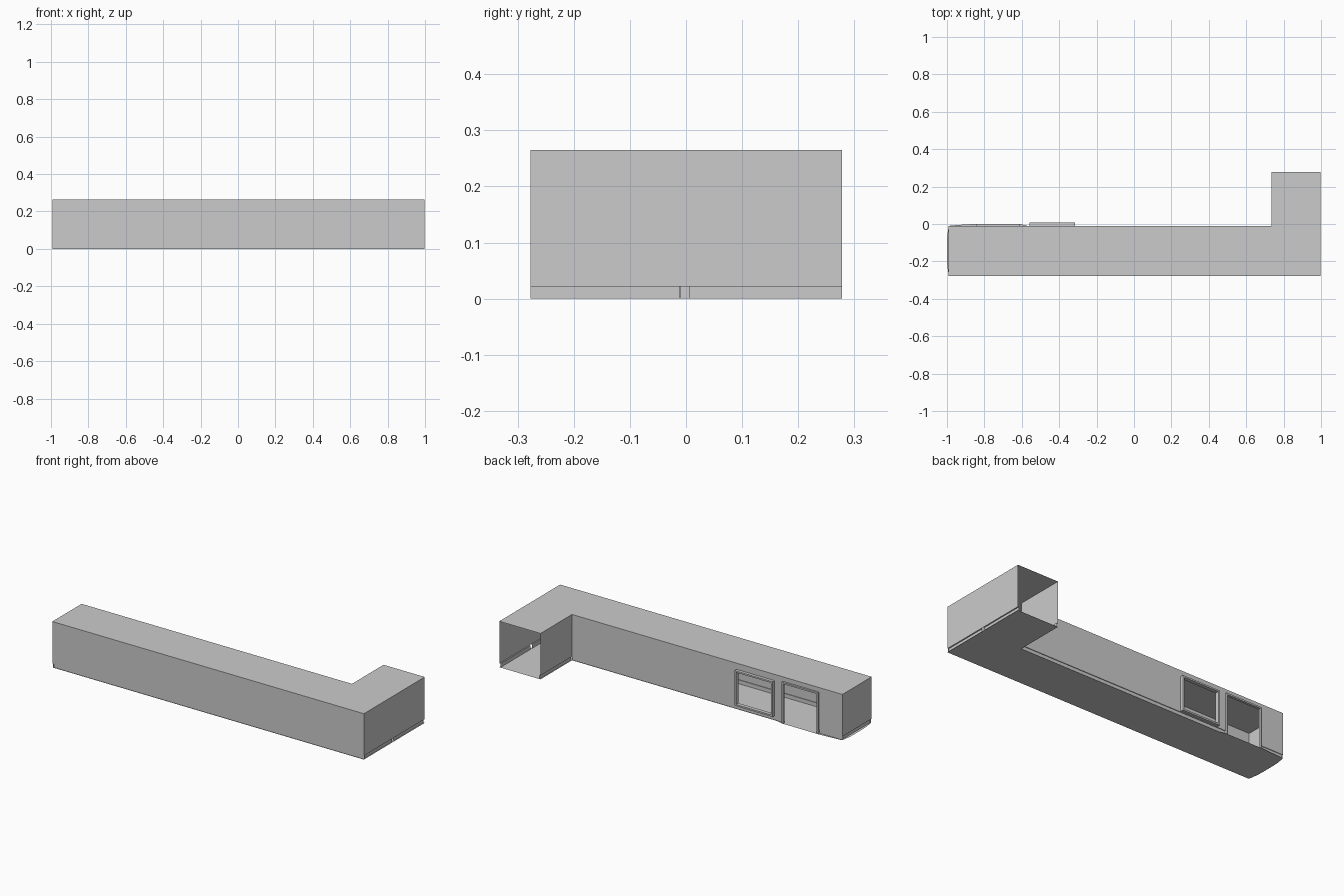
import bpy, bmesh

if "Cube" in bpy.data.objects:
    bpy.data.objects.remove(bpy.data.objects["Cube"])

H = 0.265          # ceiling height
B = 0.022          # baseboard height
INS = 0.007        # baseboard recess
XL, XR, XI = -0.992, 0.998, 0.735
YF, YB, YE = -0.277, -0.01, 0.278
DOOR = (-0.835, -0.62, 0.0, 0.23)
WINDOW = (-0.55, -0.325, 0.035, 0.22)


def make(name, faces):
    bm = bmesh.new()
    for f in faces:
        bm.faces.new([bm.verts.new(v) for v in f])
    bmesh.ops.remove_doubles(bm, verts=bm.verts, dist=1e-5)
    me = bpy.data.meshes.new(name)
    bm.to_mesh(me)
    bm.free()
    ob = bpy.data.objects.new(name, me)
    bpy.context.collection.objects.link(ob)
    return ob


def strip(a, b, z0, z1):
    return [(*a, z0), (*b, z0), (*b, z1), (*a, z1)]


def holed_wall(x0, x1, y, z0, z1, holes):
    xs = sorted({x0, x1, *[h[i] for h in holes for i in (0, 1)]})
    zs = sorted({z0, z1, *[h[i] for h in holes for i in (2, 3) if z0 < h[i] < z1]})
    out = []
    for xa, xb in zip(xs, xs[1:]):
        for za, zb in zip(zs, zs[1:]):
            cx, cz = (xa + xb) / 2, (za + zb) / 2
            if not any(h[0] < cx < h[1] and h[2] < cz < h[3] for h in holes):
                out.append(strip((xa, y), (xb, y), za, zb))
    return out


def frame(name, hole, y0, y1, w, sill):
    x0, x1, z0, z1 = hole
    bars = [(x0 - w, x0, z0, z1 + w), (x1, x1 + w, z0, z1 + w), (x0, x1, z1, z1 + w)]
    if sill:
        bars.append((x0 - w, x1 + w, z0 - w, z0))
    bm = bmesh.new()
    for xa, xb, za, zb in bars:
        for v in bmesh.ops.create_cube(bm, size=1)["verts"]:
            v.co = ((xa + xb) / 2 + v.co.x * (xb - xa),
                    (y0 + y1) / 2 + v.co.y * (y1 - y0),
                    (za + zb) / 2 + v.co.z * (zb - za))
    me = bpy.data.meshes.new(name)
    bm.to_mesh(me)
    bm.free()
    bpy.context.collection.objects.link(bpy.data.objects.new(name, me))


# Wall shells, starting above the recessed baseboard
make("front_wall", [strip((XL, YF), (XR, YF), B, H)])
make("left_wall", [strip((XL, YB), (XL, YF), B, H)])
make("right_wall", [strip((XR, YF), (XR, YE), B, H)])
make("inner_corner_wall", [strip((XI, YE), (XI, YB), B, H)])
make("back_wall", holed_wall(XL, XI, YB, B, H, [DOOR, WINDOW]))

# L-shaped ceiling, end of the short leg left open
make("ceiling", [[(XL, YF, H), (XR, YF, H), (XR, YE, H), (XI, YE, H), (XI, YB, H), (XL, YB, H)]])

# Floor with slight bulges past the left wall and the doorway
make("floor", [[(XL + .002, YF, 0), (XR, YF, 0), (XR, YE, 0), (XI, YE, 0), (XI, YB, 0),
                (-0.57, YB, 0), (-0.61, 0, 0), (-0.85, 0.001, 0), (-0.95, -0.006, 0),
                (XL + .002, YB, 0), (-0.998, -0.06, 0), (-1, -0.10, 0),
                (-1, -0.19, 0), (-0.998, -0.225, 0)]])

# Recessed baseboards: vertical strip plus small ledge up to the wall
runs = [((XL, YF), (XR, YF), (0, 1)), ((XL, YF), (XL, YB), (1, 0)),
        ((XR, YF), (XR, -0.012), (-1, 0)), ((XR, 0.005), (XR, YE), (-1, 0)),
        ((XI, YB), (XI, YE), (1, 0)),
        ((XL, YB), (DOOR[0], YB), (0, -1)), ((DOOR[1], YB), (XI, YB), (0, -1))]
boards = []
for a, b, n in runs:
    k = 0.004 if n[1] else INS
    c, d = [(p[0] + n[0] * k, p[1] + n[1] * k) for p in (a, b)]
    boards.append(strip(c, d, 0, B))
    boards.append([(*a, B), (*b, B), (*d, B), (*c, B)])
make("baseboard", boards)

# Opening trims
frame("window_frame", WINDOW, YB - 0.004, 0.008, 0.009, True)
frame("door_frame", DOOR, YB - 0.004, 0.001, 0.009, False)
